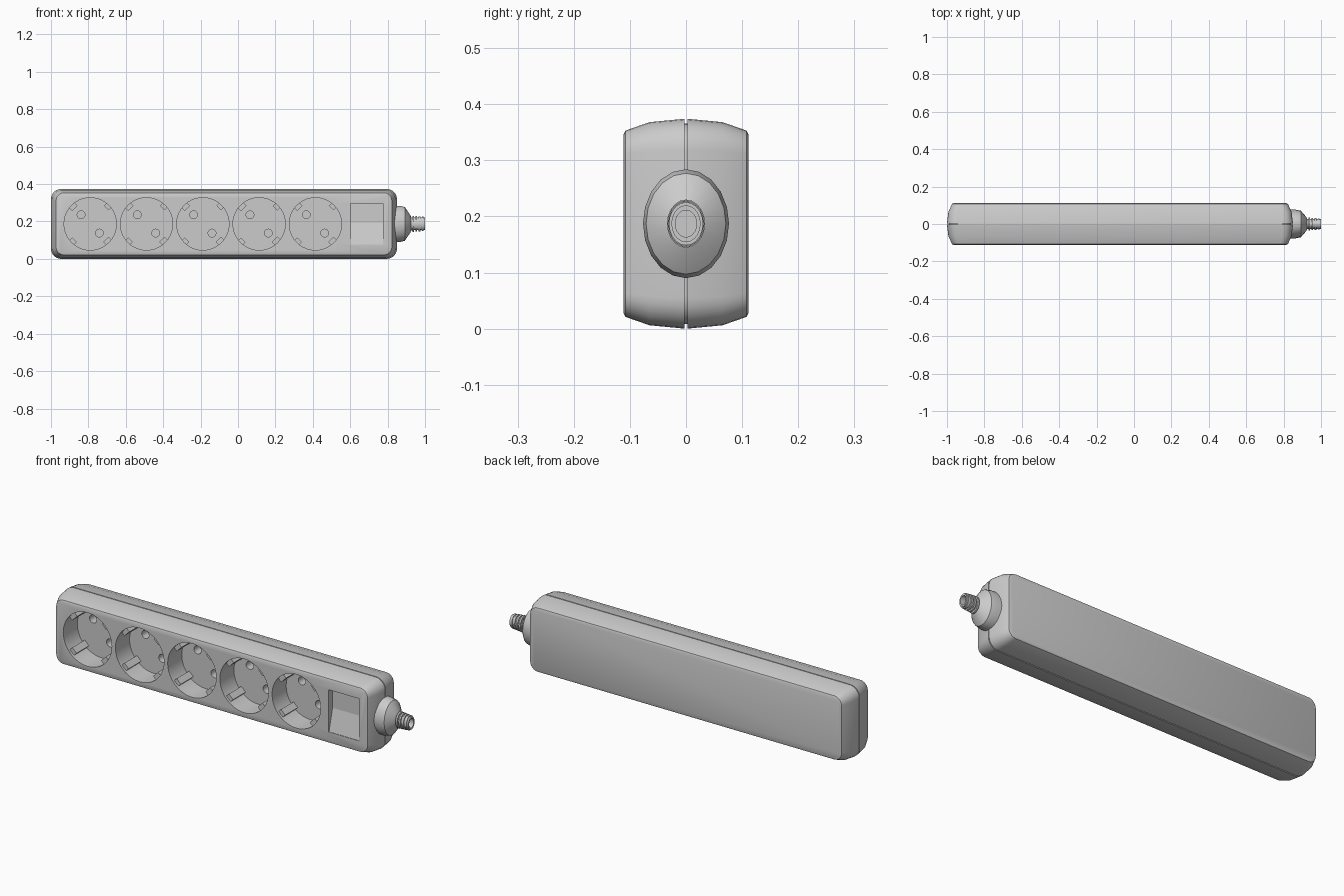
import bpy, bmesh, math
from mathutils import Matrix, Vector

if "Cube" in bpy.data.objects:
    bpy.data.objects.remove(bpy.data.objects["Cube"])

ZC = 0.187
FRONT = -0.111
SOCKETS = [-0.79 + 0.301 * i for i in range(5)]
SOCKET_R, FLOOR_Y = 0.14, 0.005


def make(name, bm, smooth=True):
    bmesh.ops.recalc_face_normals(bm, faces=bm.faces)
    me = bpy.data.meshes.new(name)
    bm.to_mesh(me)
    bm.free()
    ob = bpy.data.objects.new(name, me)
    bpy.context.collection.objects.link(ob)
    if smooth:
        shade(ob)
    return ob


def shade(ob):
    bpy.ops.object.select_all(action='DESELECT')
    ob.select_set(True)
    bpy.context.view_layer.objects.active = ob
    bpy.ops.object.shade_smooth_by_angle(angle=math.radians(25))


def loft(bm, rings, cap=True):
    loops = [[bm.verts.new(p) for p in r] for r in rings]
    n = len(loops[0])
    for a, b in zip(loops, loops[1:]):
        for i in range(n):
            bm.faces.new((a[i], a[(i + 1) % n], b[(i + 1) % n], b[i]))
    if cap:
        bm.faces.new(loops[0])
        bm.faces.new(loops[-1])


def rounded_rect(y, inset):
    hx, hz, r = 0.925 - inset * 1.3, ZC - inset, 0.055 - inset * 0.6
    pts = []
    for k, (sx, sz) in enumerate([(1, 1), (-1, 1), (-1, -1), (1, -1)]):
        for j in range(7):
            a = math.pi / 2 * (k + j / 6)
            pts.append((-0.075 + sx * (hx - r) + r * math.cos(a), y,
                        ZC + sz * (hz - r) + r * math.sin(a)))
    return pts


def add_cylinder(bm, x, z, r, y0, y1, seg):
    m = Matrix.Translation((x, (y0 + y1) / 2, z)) @ Matrix.Rotation(math.pi / 2, 4, 'X')
    bmesh.ops.create_cone(bm, cap_ends=True, segments=seg, radius1=r, radius2=r,
                          depth=abs(y1 - y0), matrix=m)


def add_box(bm, loc, size, angle=0):
    m = (Matrix.Translation(loc) @ Matrix.Rotation(angle, 4, 'Y')
         @ Matrix.Diagonal((*size, 1)))
    bmesh.ops.create_cube(bm, size=1, matrix=m)


def cut(target, bm):
    cutter = make("cutter", bm, False)
    cutter.hide_render = True
    mod = target.modifiers.new("cut", 'BOOLEAN')
    mod.operation, mod.solver, mod.object = 'DIFFERENCE', 'EXACT', cutter
    bpy.context.view_layer.objects.active = target
    bpy.ops.object.modifier_apply(modifier=mod.name)
    bpy.data.objects.remove(cutter)


# Housing: two bulged half shells with a seam groove
half = [(0.111, 0.027), (0.108, 0.021), (0.065, 0.006), (0.0025, 0.0), (0.0025, 0.008)]
profile = [(-y, i) for y, i in half] + [(y, i) for y, i in reversed(half)]
bm = bmesh.new()
loft(bm, [rounded_rect(y, i) for y, i in profile])
housing = make("housing", bm, False)

# Socket wells and switch opening
bm = bmesh.new()
for x in SOCKETS:
    add_cylinder(bm, x, ZC, SOCKET_R, FRONT - 0.05, FLOOR_Y, 40)
add_box(bm, (0.688, FRONT, ZC), (0.175, 0.10, 0.22))
cut(housing, bm)

# Pin holes in the socket floors
bm = bmesh.new()
for x in SOCKETS:
    for s in (-1, 1):
        add_cylinder(bm, x + s * 0.049, ZC - s * 0.049, 0.021, FLOOR_Y - 0.02, FLOOR_Y + 0.07, 16)
cut(housing, bm)
shade(housing)

# Guide ribs and earth contacts on the socket walls
ribs, clips = bmesh.new(), bmesh.new()
for x in SOCKETS:
    for k in range(4):
        a = math.pi / 4 + k * math.pi / 2
        d = Vector((math.cos(a), 0, math.sin(a)))
        base = Vector((x, 0, ZC))
        if k % 2:
            add_box(ribs, base + d * 0.129 + Vector((0, -0.045, 0)), (0.024, 0.106, 0.04), -a)
        else:
            add_box(clips, base + d * 0.13 + Vector((0, -0.045, 0)), (0.02, 0.106, 0.034), -a)
make("guide_ribs", ribs, False)
make("earth_contacts", clips, False)

# Rocker switch: flush lower edge, pressed-in upper half
bm = bmesh.new()
side = [(-0.063, ZC - 0.11), (FRONT + 0.001, ZC - 0.109), (FRONT + 0.03, ZC + 0.005),
        (FRONT + 0.031, ZC + 0.109), (-0.063, ZC + 0.109)]
loft(bm, [[(x, y, z) for y, z in side] for x in (0.602, 0.774)])
make("rocker_switch", bm, False)

# Cable gland with ribbed strain relief and hollow end
prof = [(0.81, 0.097), (0.865, 0.097), (0.892, 0.090), (0.922, 0.046), (0.926, 0.034)]
for i in range(4):
    x, r = 0.932 + i * 0.017, 0.043 - i * 0.0015
    prof += [(x, 0.034), (x, r), (x + 0.009, r), (x + 0.009, 0.033)]
prof += [(1.0, 0.033), (1.0, 0.024), (0.95, 0.024)]
bm = bmesh.new()
loft(bm, [[(x, 0.79 * r * math.cos(t), ZC + r * math.sin(t))
           for t in (2 * math.pi * j / 20 for j in range(20))] for x, r in prof])
make("cable_gland", bm)
